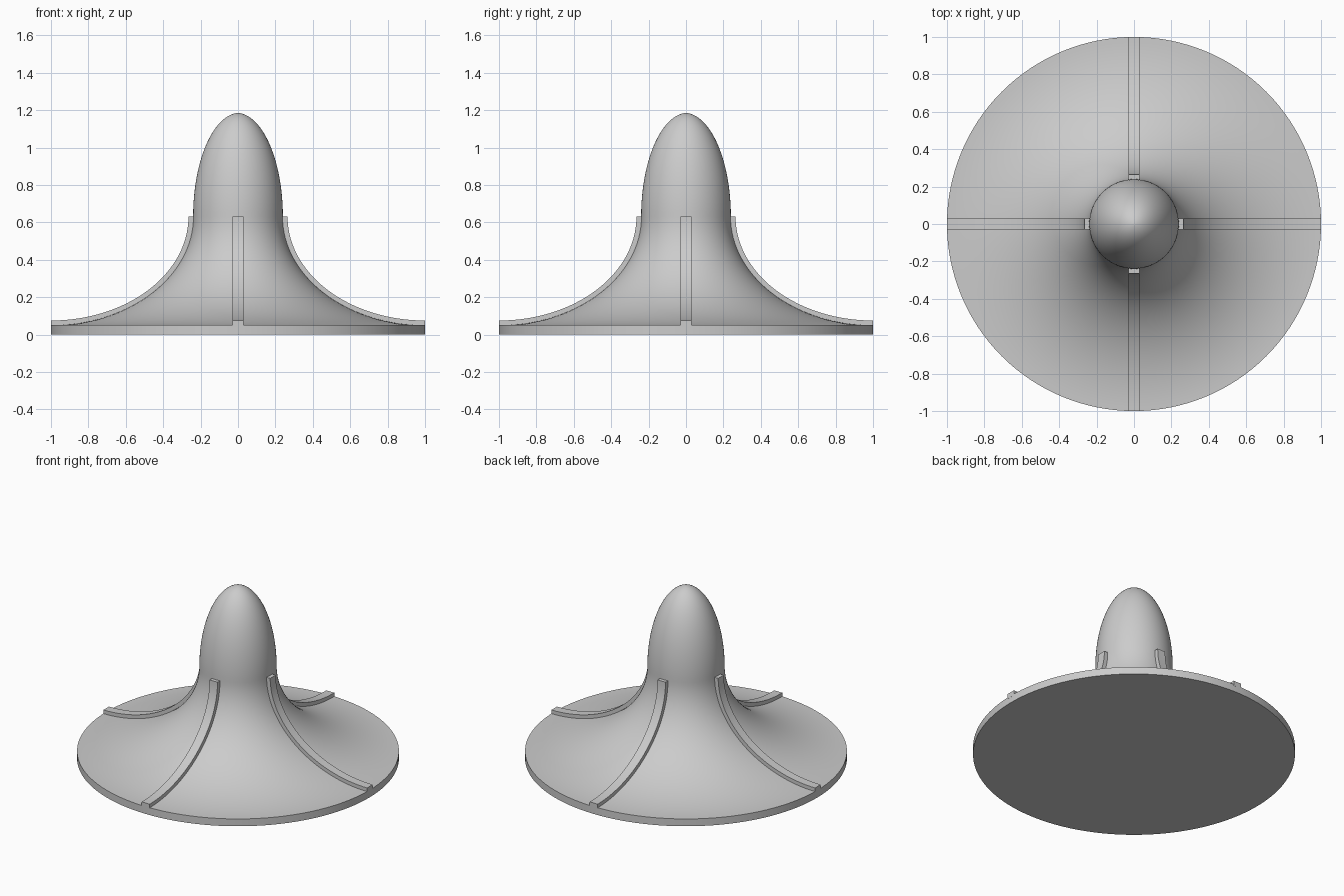
import bpy, bmesh, math
from mathutils import Matrix, Vector

if "Cube" in bpy.data.objects:
    bpy.data.objects.remove(bpy.data.objects["Cube"], do_unlink=True)

RIM, NECK = 1.0, 0.24            # radii
PLATE, WAIST, TOP = 0.05, 0.63, 1.185   # heights
RIB_WIDTH, RIB_HEIGHT = 0.06, 0.025
TIP = 0.01                       # inset that makes the dome tip slightly pointed

grey = bpy.data.materials.new("light grey")
grey.use_nodes = True
colour = (0.6, 0.6, 0.6, 1)
grey.diffuse_color = colour
grey.node_tree.nodes["Principled BSDF"].inputs["Base Color"].default_value = colour


def flare(offset, steps=40):
    """Concave quarter ellipse from the rim up to the waist."""
    a, b = RIM - NECK - offset, WAIST - PLATE - offset
    angles = [math.pi / 2 * i / steps for i in range(steps + 1)]
    return [Vector((RIM - a * math.sin(t), 0, WAIST - b * math.cos(t))) for t in angles]


def dome(steps=32):
    """Convex quarter ellipse from the waist up to the tip."""
    end = math.acos(TIP / (NECK + TIP))
    height = (TOP - WAIST) / math.sin(end)
    angles = [end * i / steps for i in range(1, steps + 1)]
    return [Vector(((NECK + TIP) * math.cos(t) - TIP, 0, WAIST + height * math.sin(t)))
            for t in angles]


def finish(bm, name):
    bmesh.ops.remove_doubles(bm, verts=bm.verts, dist=0.0001)
    bmesh.ops.recalc_face_normals(bm, faces=bm.faces)
    mesh = bpy.data.meshes.new(name)
    bm.to_mesh(mesh)
    bm.free()
    mesh.materials.append(grey)
    obj = bpy.data.objects.new(name, mesh)
    bpy.context.collection.objects.link(obj)
    bpy.ops.object.select_all(action="DESELECT")
    obj.select_set(True)
    bpy.context.view_layer.objects.active = obj
    bpy.ops.object.shade_smooth_by_angle(angle=math.radians(30))
    return obj


# Flared body with flat plate edge and domed top, turned on the lathe
bm = bmesh.new()
profile = [Vector((0, 0, 0)), Vector((RIM, 0, 0))] + flare(0) + dome()
verts = [bm.verts.new(p) for p in profile]
edges = [bm.edges.new(pair) for pair in zip(verts, verts[1:])]
bmesh.ops.spin(bm, geom=verts + edges, cent=(0, 0, 0), axis=(0, 0, 1),
               angle=math.tau, steps=128)
finish(bm, "flared_body")

# Four curved ribs following the flare, sunk a little into the body
for i, side in enumerate(("left", "back", "right", "front")):
    bm = bmesh.new()
    outline = flare(RIB_HEIGHT) + list(reversed(flare(-0.01)))
    shift = Vector((0, -RIB_WIDTH / 2, 0))
    face = bm.faces.new([bm.verts.new(p + shift) for p in outline])
    swept = bmesh.ops.extrude_face_region(bm, geom=[face])["geom"]
    bmesh.ops.translate(bm, vec=(0, RIB_WIDTH, 0),
                        verts=[v for v in swept if isinstance(v, bmesh.types.BMVert)])
    bm.transform(Matrix.Rotation(i * math.pi / 2, 4, "Z"))
    finish(bm, side + "_rib")
